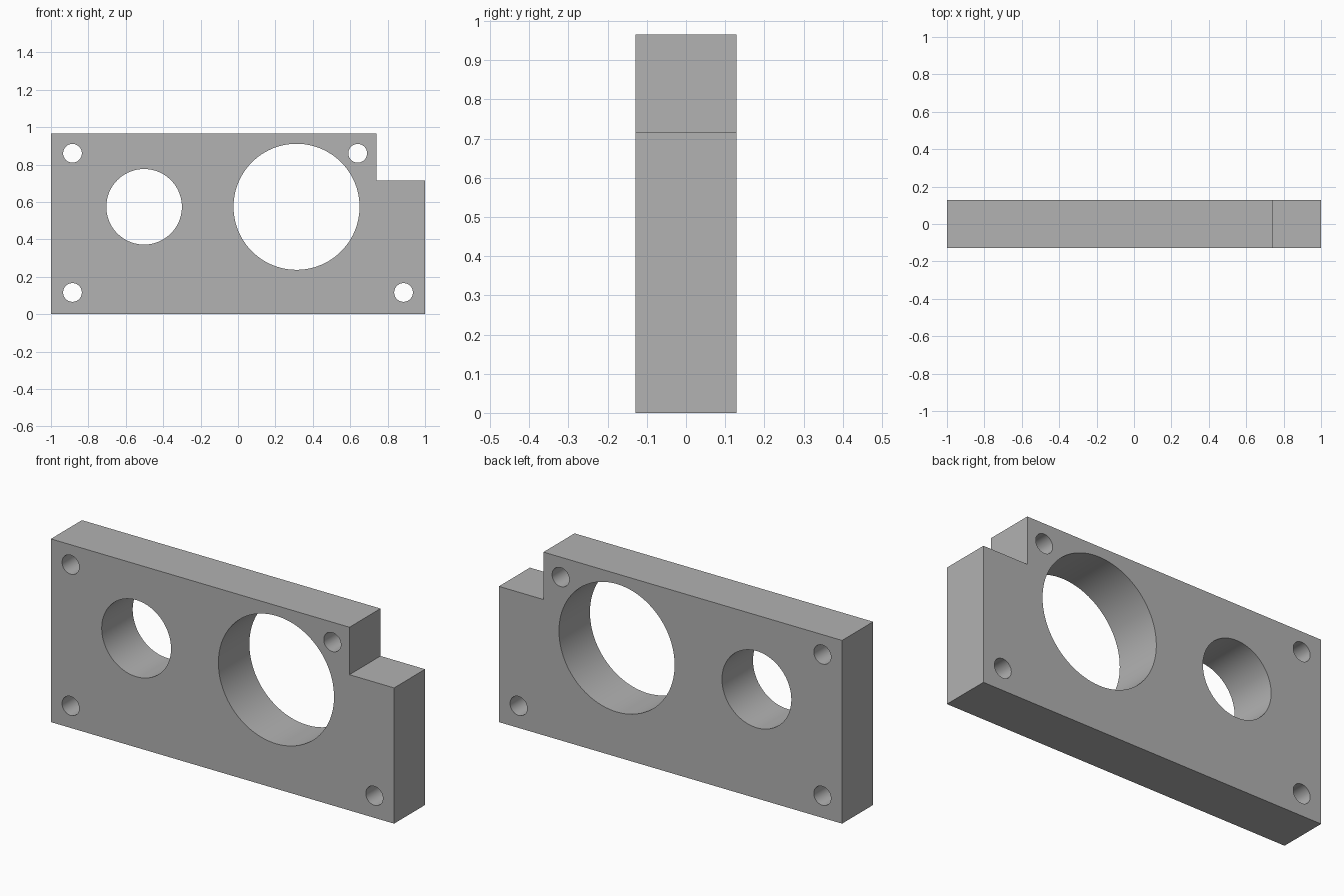
import bpy
import bmesh
from math import radians
from mathutils import Matrix

if "Cube" in bpy.data.objects:
    bpy.data.objects.remove(bpy.data.objects["Cube"], do_unlink=True)

HALF_DEPTH = 0.129
TOP = 0.965
MID = 0.574
BOLT_R = 0.05

grey = bpy.data.materials.new("plain grey")
grey.use_nodes = True
colour = (0.445, 0.445, 0.445, 1)
grey.diffuse_color = colour
grey.node_tree.nodes["Principled BSDF"].inputs["Base Color"].default_value = colour


def make_object(name, bm):
    bmesh.ops.recalc_face_normals(bm, faces=bm.faces)
    mesh = bpy.data.meshes.new(name)
    bm.to_mesh(mesh)
    bm.free()
    mesh.materials.append(grey)
    obj = bpy.data.objects.new(name, mesh)
    bpy.context.collection.objects.link(obj)
    return obj


# Plate: notched outline extruded through its thickness
outline = [(-1, 0), (1, 0), (1, 0.715), (0.74, 0.715), (0.74, TOP), (-1, TOP)]
bm = bmesh.new()
face = bm.faces.new([bm.verts.new((x, -HALF_DEPTH, z)) for x, z in outline])
extruded = bmesh.ops.extrude_face_region(bm, geom=[face], use_keep_orig=True)
moved = [v for v in extruded["geom"] if isinstance(v, bmesh.types.BMVert)]
bmesh.ops.translate(bm, verts=moved, vec=(0, 2 * HALF_DEPTH, 0))
plate = make_object("mounting_plate", bm)

# Holes: two large bores and four bolt holes, as (x, z, radius, sides)
holes = [
    (0.313, MID, 0.337, 96),
    (-0.502, MID, 0.202, 96),
    (-0.885, 0.86, BOLT_R, 48),
    (0.64, 0.86, BOLT_R, 48),
    (-0.885, 0.116, BOLT_R, 48),
    (0.885, 0.116, BOLT_R, 48),
]
bm = bmesh.new()
for x, z, radius, sides in holes:
    bmesh.ops.create_cone(
        bm, cap_ends=True, segments=sides, radius1=radius, radius2=radius,
        depth=4 * HALF_DEPTH,
        matrix=Matrix.Translation((x, 0, z)) @ Matrix.Rotation(radians(90), 4, "X"))
cutter = make_object("hole_cutter", bm)
cutter.hide_render = True

# Cut the holes, then discard the cutter
cut = plate.modifiers.new("holes", "BOOLEAN")
cut.operation = "DIFFERENCE"
cut.solver = "EXACT"
cut.object = cutter
bpy.ops.object.select_all(action="DESELECT")
plate.select_set(True)
bpy.context.view_layer.objects.active = plate
bpy.ops.object.modifier_apply(modifier=cut.name)
bpy.data.objects.remove(cutter, do_unlink=True)

# Smooth bore walls, sharp rims and corners
bpy.ops.object.shade_smooth_by_angle(angle=radians(30))
